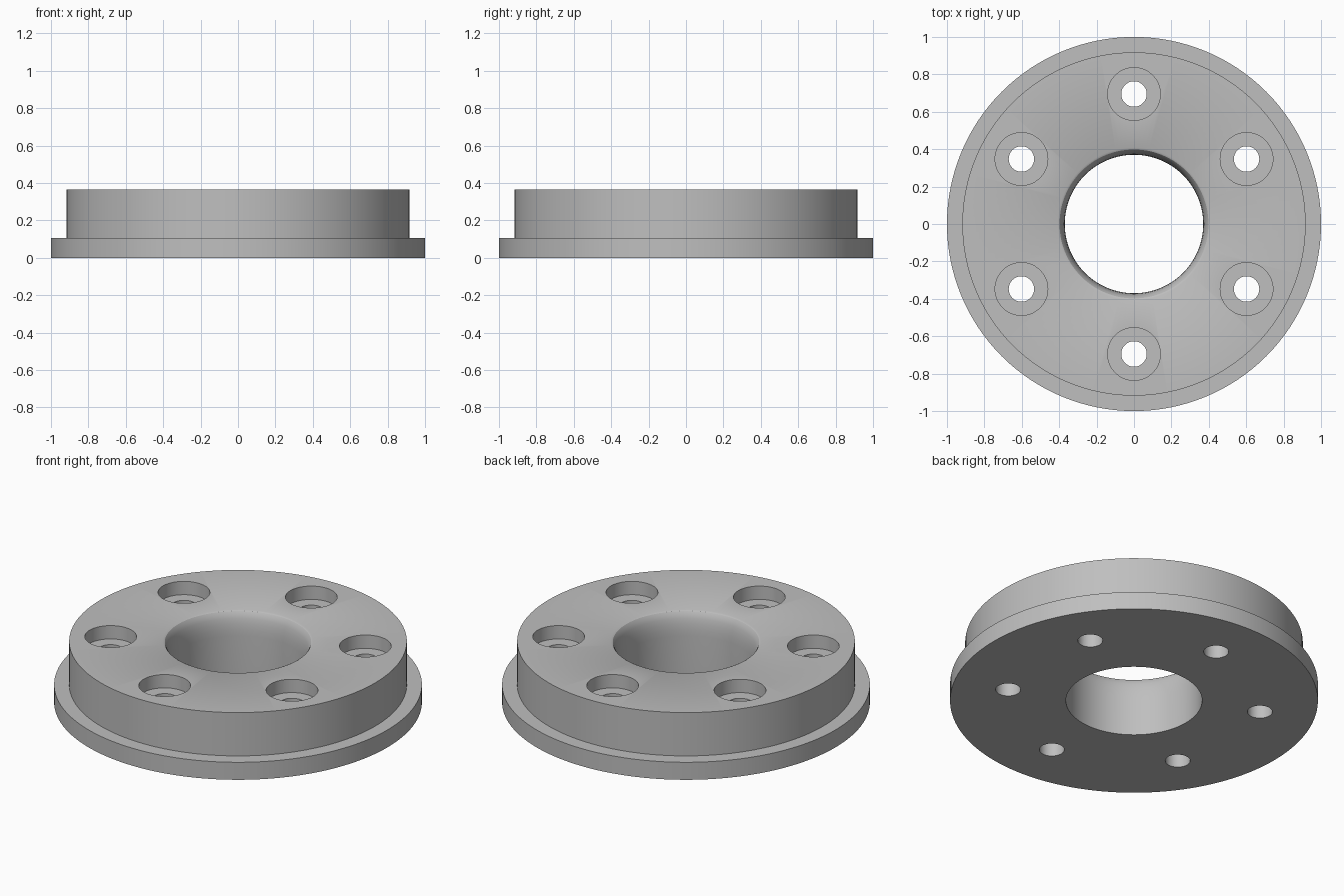
import bpy, bmesh
from math import sin, cos, pi, radians

cube = bpy.data.objects.get("Cube")
if cube:
    bpy.data.objects.remove(cube, do_unlink=True)

steel = bpy.data.materials.new("grey_steel")
steel.use_nodes = True
grey = (0.52, 0.52, 0.52, 1)
steel.diffuse_color = grey
steel.node_tree.nodes["Principled BSDF"].inputs["Base Color"].default_value = grey


def revolve(name, profile, segments, centre=(0, 0)):
    """Spin a closed (radius, height) profile around z; radius 0 becomes a pole."""
    bm = bmesh.new()
    rings = []
    for r, z in profile:
        count = segments if r else 1
        rings.append([bm.verts.new((r * cos(2 * pi * i / segments),
                                    r * sin(2 * pi * i / segments), z)) for i in range(count)])
    for a, b in zip(rings, rings[1:] + rings[:1]):
        if len(a) == len(b) == 1:
            continue
        for i in range(segments):
            j = (i + 1) % segments
            corners = [a[i % len(a)], a[j % len(a)], b[j % len(b)], b[i % len(b)]]
            bm.faces.new(list(dict.fromkeys(corners)))
    bmesh.ops.recalc_face_normals(bm, faces=bm.faces)
    mesh = bpy.data.meshes.new(name)
    bm.to_mesh(mesh)
    bm.free()
    obj = bpy.data.objects.new(name, mesh)
    obj.location = (*centre, 0)
    bpy.context.collection.objects.link(obj)
    mesh.materials.append(steel)
    return obj


# Stepped ring: flange, hub and a bore that flares at the top
height, flange_top, bore, flare, flare_depth = 0.365, 0.105, 0.37, 0.038, 0.14
profile = [(bore, 0), (1, 0), (1, flange_top), (0.918, flange_top), (0.918, height)]
steps = 6
for k in range(steps + 1):
    t = pi / 2 * k / steps
    profile.append((bore + flare * (1 - sin(t)), height - flare_depth * (1 - cos(t)))) 
ring = revolve("flanged_ring", profile, 128)

# Six counterbored bolt holes
bolt_profile = [(0, -0.1), (0.068, -0.1), (0.068, height - 0.08),
                (0.141, height - 0.08), (0.141, 0.5), (0, 0.5)]
cutters = []
for k in range(6):
    a = radians(30 + 60 * k)
    cutter = revolve("bolt_hole_cutter", bolt_profile, 48, (0.695 * cos(a), 0.695 * sin(a)))
    cutter.hide_render = True
    cutters.append(cutter)
    cut = ring.modifiers.new("bolt_hole", 'BOOLEAN')
    cut.operation = 'DIFFERENCE'
    cut.solver = 'EXACT'
    cut.object = cutter

# Apply the cuts, then discard the cutters
bpy.context.view_layer.update()
bpy.ops.object.select_all(action='DESELECT')
ring.select_set(True)
bpy.context.view_layer.objects.active = ring
for cut in list(ring.modifiers):
    bpy.ops.object.modifier_apply(modifier=cut.name)
for cutter in cutters:
    bpy.data.objects.remove(cutter, do_unlink=True)

bpy.ops.object.shade_smooth_by_angle(angle=radians(30))
